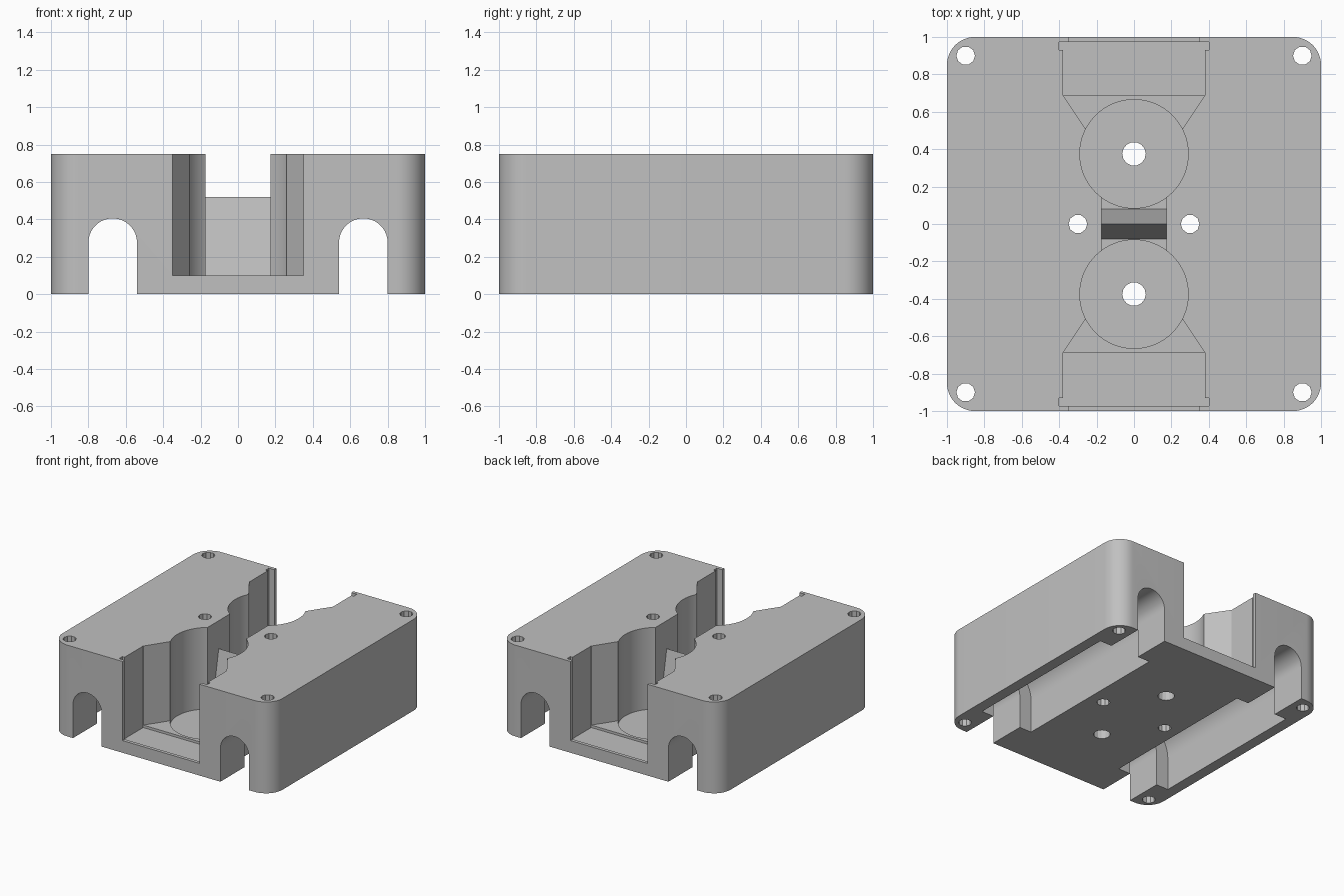
import bpy, bmesh, math
from mathutils import Matrix

cube = bpy.data.objects.get("Cube")
if cube:
    bpy.data.objects.remove(cube, do_unlink=True)

HEIGHT, FLOOR, LOW = 0.75, 0.10, 0.08
OVER = 0.9  # cutter top, above the block

grey = bpy.data.materials.new("plain grey")
grey.use_nodes = True
grey.diffuse_color = (0.53, 0.53, 0.53, 1)
grey.node_tree.nodes["Principled BSDF"].inputs["Base Color"].default_value = grey.diffuse_color


def prism(name, points, low, high, along_y=False):
    """Extrude a flat outline up z, or an (x, z) outline along y."""
    bm = bmesh.new()
    face = bm.faces.new([bm.verts.new((a, b, low)) for a, b in points])
    moved = bmesh.ops.extrude_face_region(bm, geom=[face])["geom"]
    verts = [v for v in moved if isinstance(v, bmesh.types.BMVert)]
    bmesh.ops.translate(bm, verts=verts, vec=(0, 0, high - low))
    if along_y:
        bmesh.ops.transform(bm, matrix=Matrix.Rotation(math.pi / 2, 4, "X"), verts=bm.verts)
    bmesh.ops.recalc_face_normals(bm, faces=bm.faces)
    mesh = bpy.data.meshes.new(name)
    bm.to_mesh(mesh)
    bm.free()
    mesh.materials.append(grey)
    obj = bpy.data.objects.new(name, mesh)
    bpy.context.collection.objects.link(obj)
    return obj


def arc(cx, cy, r, start, end, steps):
    angles = [math.radians(start + (end - start) * i / steps) for i in range(steps + 1)]
    return [(cx + r * math.cos(a), cy + r * math.sin(a)) for a in angles]


def circle(cx, cy, r, sides):
    return arc(cx, cy, r, 0, 360, sides)[:-1]


def box(half, y0, y1):
    return [(-half, y0), (half, y0), (half, y1), (-half, y1)]


def arch(cx, r):
    return [(cx - r, -0.1), (cx + r, -0.1)] + arc(cx, 0.275, r, 0, 180, 32)


def cut(target, outline, low, high, along_y=False):
    cutter = prism("cutter", outline, low, high, along_y)
    cutter.hide_render = True
    mod = target.modifiers.new("cut", "BOOLEAN")
    mod.operation, mod.solver, mod.object = "DIFFERENCE", "EXACT", cutter
    deps = bpy.context.evaluated_depsgraph_get()
    mesh = bpy.data.meshes.new_from_object(target.evaluated_get(deps))
    target.modifiers.clear()
    target.data = mesh
    bpy.data.objects.remove(cutter, do_unlink=True)


# Block with rounded corners
outline = []
for i, (sx, sy) in enumerate([(1, 1), (-1, 1), (-1, -1), (1, -1)]):
    outline += arc(sx * 0.85, sy * 0.85, 0.15, 90 * i, 90 * i + 90, 12)
block = prism("block", outline, 0, HEIGHT)

# Central slot, open at both ends
cut(block, box(0.175, -0.4, 0.4), FLOOR, OVER)
for s in (-1, 1):
    def flip(points):
        return [(x, s * y) for x, y in points]

    cut(block, flip(box(0.35, -1.1, -0.95)), FLOOR, OVER)
    cut(block, flip([(-0.38, -0.69), (0.38, -0.69), (0.26, -0.51), (-0.26, -0.51)]), FLOOR, OVER)
    cut(block, flip(box(0.38, -0.97, -0.688)), LOW, OVER)
    cut(block, flip(box(0.40, -0.972, -0.93)), LOW, OVER)
    cut(block, circle(0, s * 0.375, 0.29, 64), LOW, OVER)
    # Arched tunnels underneath, wider in the middle
    cut(block, arch(s * 0.67, 0.13), -1.1, 1.1, True)
    cut(block, arch(s * 0.67, 0.24), -0.69, 0.69, True)

# Screw holes
holes = [(x, y, 0.05) for x in (-0.9, 0.9) for y in (-0.9, 0.9)]
holes += [(s * 0.3, 0, 0.05) for s in (-1, 1)] + [(0, s * 0.375, 0.063) for s in (-1, 1)]
for x, y, r in holes:
    cut(block, circle(x, y, r, 10 if r < 0.06 else 14), -0.1, OVER)

# Ridge across the middle of the slot
ridge = prism("ridge", [(-0.082, 0.09), (0.082, 0.09), (0, 0.52)], -0.178, 0.178)
ridge.data.transform(Matrix(((0, 0, 1, 0), (1, 0, 0, 0), (0, 1, 0, 0), (0, 0, 0, 1))))

# Smooth curved walls, sharp edges
bpy.ops.object.select_all(action="DESELECT")
block.select_set(True)
bpy.context.view_layer.objects.active = block
bpy.ops.object.shade_smooth_by_angle(angle=math.radians(20))
